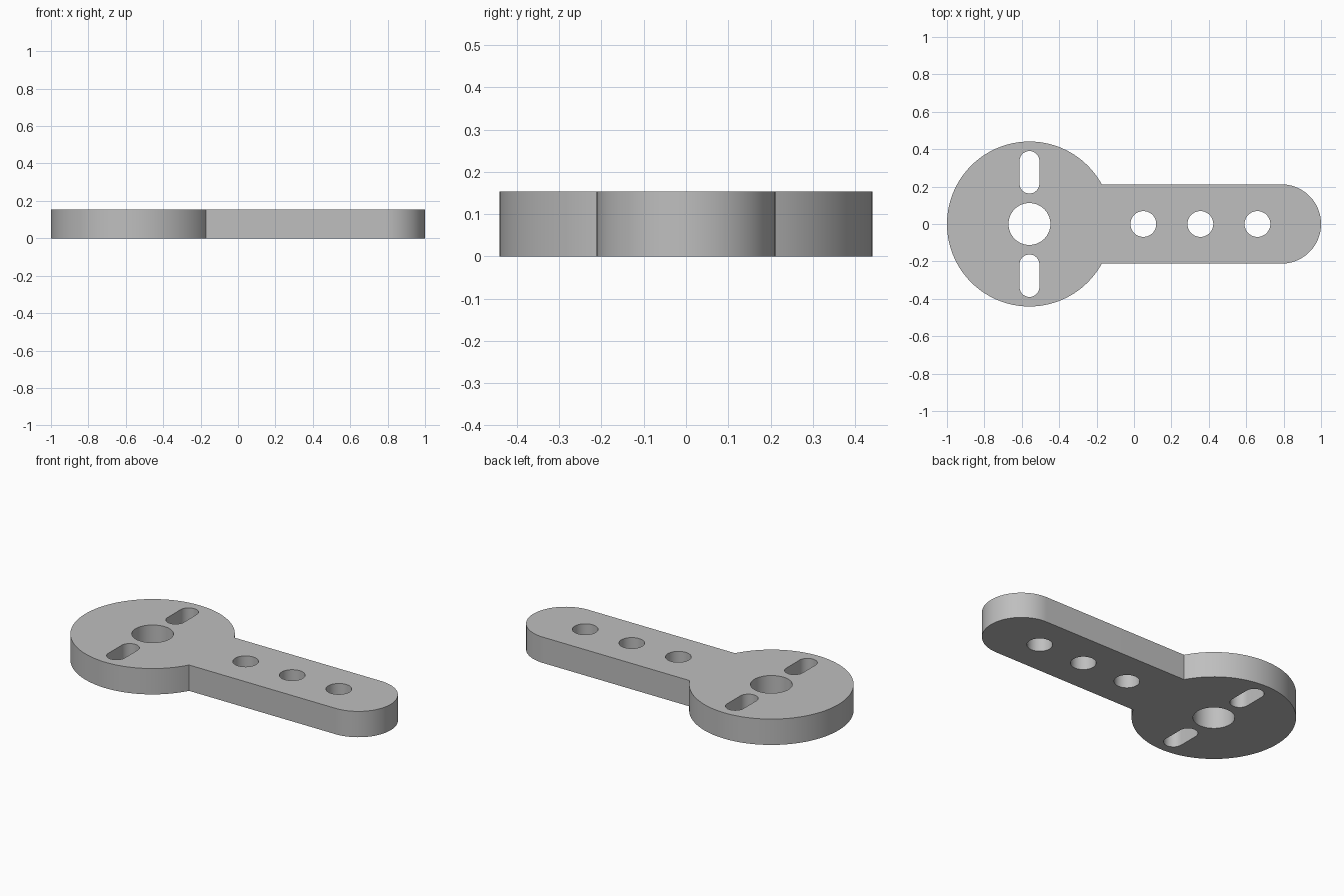
import bpy, bmesh
from math import sin, cos, pi, asin

cube = bpy.data.objects.get("Cube")
if cube:
    bpy.data.objects.remove(cube)

HEIGHT = 0.153
DISC_X, DISC_R = -0.559, 0.441
ARM_R = 0.212


def arc(cx, cy, r, start, end, steps):
    """Points along an arc, both ends included."""
    angles = [start + (end - start) * i / steps for i in range(steps + 1)]
    return [(cx + r * cos(a), cy + r * sin(a)) for a in angles]


def circle(cx, cy, r):
    return arc(cx, cy, r, 0, 2 * pi, 64)[:-1]


def slot(cx, low, high, r):
    return (arc(cx, high - r, r, 0, pi, 24)
            + arc(cx, low + r, r, pi, 2 * pi, 24))


# Outline: large disc running into a round-ended arm
joint = asin(ARM_R / DISC_R)
outline = (arc(DISC_X, 0, DISC_R, joint, 2 * pi - joint, 96)
           + arc(1 - ARM_R, 0, ARM_R, -pi / 2, pi / 2, 48))

# Openings: hub bore, two slots and three arm holes
loops = [outline, circle(DISC_X, 0, 0.112),
         slot(DISC_X, 0.163, 0.39, 0.053), slot(DISC_X, -0.39, -0.163, 0.053)]
loops += [circle(x, 0, 0.069) for x in (0.05, 0.355, 0.66)]

# Fill the flat profile, then extrude it to full thickness
bm = bmesh.new()
for points in loops:
    verts = [bm.verts.new((x, y, 0)) for x, y in points]
    for a, b in zip(verts, verts[1:] + verts[:1]):
        bm.edges.new((a, b))
bmesh.ops.triangle_fill(bm, edges=bm.edges[:], use_beauty=True)
top = bmesh.ops.extrude_face_region(bm, geom=bm.faces[:], use_keep_orig=True)
bmesh.ops.translate(bm, vec=(0, 0, HEIGHT),
                    verts=[g for g in top["geom"] if isinstance(g, bmesh.types.BMVert)])
bmesh.ops.recalc_face_normals(bm, faces=bm.faces[:])

mesh = bpy.data.meshes.new("lever_arm")
bm.to_mesh(mesh)
bm.free()
lever = bpy.data.objects.new("lever_arm", mesh)
bpy.context.collection.objects.link(lever)

# Plain grey material
grey = bpy.data.materials.new("light_grey")
grey.use_nodes = True
color = (0.52, 0.52, 0.52, 1)
grey.diffuse_color = color
grey.node_tree.nodes["Principled BSDF"].inputs["Base Color"].default_value = color
mesh.materials.append(grey)

# Smooth curved walls, sharp rims
bpy.ops.object.select_all(action="DESELECT")
lever.select_set(True)
bpy.context.view_layer.objects.active = lever
bpy.ops.object.shade_smooth_by_angle(angle=pi / 6)
